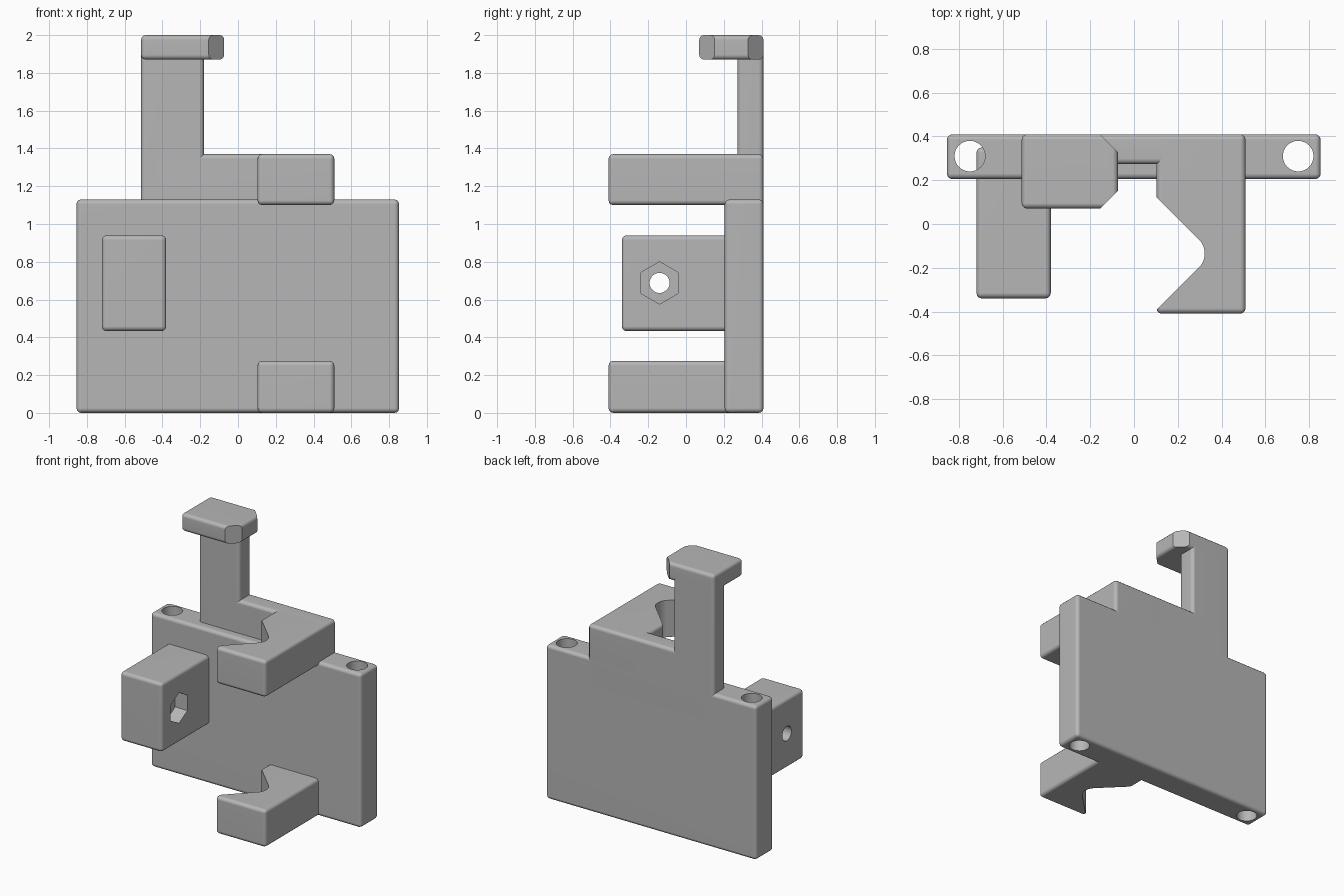
import bpy, bmesh, math
from mathutils import Matrix, Vector

if "Cube" in bpy.data.objects:
    bpy.data.objects.remove(bpy.data.objects["Cube"], do_unlink=True)

GREY = (0.47, 0.47, 0.47, 1.0)
plastic = bpy.data.materials.new("grey plastic")
plastic.use_nodes = True
plastic.diffuse_color = GREY
plastic.node_tree.nodes["Principled BSDF"].inputs["Base Color"].default_value = GREY


def add_object(name, bm):
    bmesh.ops.recalc_face_normals(bm, faces=bm.faces)
    mesh = bpy.data.meshes.new(name)
    bm.to_mesh(mesh)
    bm.free()
    mesh.materials.append(plastic)
    obj = bpy.data.objects.new(name, mesh)
    bpy.context.scene.collection.objects.link(obj)
    return obj


def prism(name, outline, low, high):
    """Upright prism over an x-y outline."""
    bm = bmesh.new()
    base = bm.faces.new([bm.verts.new((x, y, low)) for x, y in outline])
    top = bmesh.ops.extrude_face_region(bm, geom=[base])["geom"]
    bmesh.ops.translate(bm, vec=(0, 0, high - low),
                        verts=[v for v in top if isinstance(v, bmesh.types.BMVert)])
    return add_object(name, bm)


def rod(name, sides, radius, length, centre, turn=Matrix()):
    """Round or hexagonal bar, along z unless turned."""
    bm = bmesh.new()
    bmesh.ops.create_cone(bm, cap_ends=True, segments=sides, radius1=radius,
                          radius2=radius, depth=length,
                          matrix=Matrix.Translation(Vector(centre)) @ turn)
    return add_object(name, bm)


def part(name, xs, ys, zs, cutters=()):
    """Box with rounded edges, cut by the given solids, then smoothed."""
    obj = prism(name, [(xs[0], ys[0]), (xs[1], ys[0]), (xs[1], ys[1]), (xs[0], ys[1])], *zs)
    bevel = obj.modifiers.new("rounded edges", 'BEVEL')
    bevel.width = 0.025
    bevel.segments = 3
    for cutter in cutters:
        cutter.hide_render = True
        cutter.hide_set(True)
        cut = obj.modifiers.new("cut", 'BOOLEAN')
        cut.operation = 'DIFFERENCE'
        cut.solver = 'EXACT'
        cut.object = cutter
    bpy.context.view_layer.update()
    result = obj.evaluated_get(bpy.context.evaluated_depsgraph_get())
    mesh = bpy.data.meshes.new_from_object(result)
    obj.modifiers.clear()
    obj.data = mesh
    for cutter in cutters:
        if cutter.name.startswith("once"):
            bpy.data.objects.remove(cutter, do_unlink=True)
    bpy.ops.object.select_all(action='DESELECT')
    obj.select_set(True)
    bpy.context.view_layer.objects.active = obj
    bpy.ops.object.shade_smooth_by_angle(angle=math.radians(40))
    weighted = obj.modifiers.new("flat faces", 'WEIGHTED_NORMAL')
    weighted.keep_sharp = True
    return obj


# Back plate with a long vertical screw hole near each side
holes = [rod("once_screw_hole", 32, 0.07, 3, (side * 0.75, 0.31, 0.5)) for side in (-1, 1)]
part("back_plate", (-0.855, 0.853), (0.205, 0.41), (0, 1.13), holes)

# Side block with a bolt hole and a hexagonal nut pocket on its inner face
along_x = Matrix.Rotation(math.pi / 2, 4, 'Y')
hex_turn = along_x @ Matrix.Rotation(math.pi / 2, 4, 'Z')
bolt = rod("once_bolt_hole", 32, 0.053, 1, (-0.55, -0.14, 0.688), along_x)
nut = rod("once_nut_pocket", 6, 0.112, 0.2, (-0.38, -0.14, 0.688), hex_turn)
part("nut_block", (-0.72, -0.38), (-0.34, 0.35), (0.433, 0.94), [bolt, nut])

# Two jaws sharing one V notch with a rounded bottom
NOTCH_X, NOTCH_Y, NOTCH_R = 0.233, -0.135, 0.09
notch_outline = [(-0.1, NOTCH_Y - 0.46)]
for step in range(13):
    a = math.radians(-45 + 90 * step / 12)
    notch_outline.append((NOTCH_X + NOTCH_R * math.cos(a), NOTCH_Y + NOTCH_R * math.sin(a)))
notch_outline.append((-0.1, NOTCH_Y + 0.46))
notch = prism("notch_cutter", notch_outline, -1, 3)
part("lower_jaw", (0.103, 0.51), (-0.41, 0.38), (0, 0.275), [notch])
part("upper_jaw", (0.103, 0.51), (-0.41, 0.41), (1.10, 1.37), [notch])
bpy.data.objects.remove(notch, do_unlink=True)

# Cross bar and post rising out of the plate
part("cross_bar", (-0.45, 0.51), (0.273, 0.41), (0.9, 1.37))
part("post", (-0.513, -0.18), (0.273, 0.41), (0.9, 1.95))

# Hook head with both inner corners cut off at an angle
corners = []
for side in (-1, 1):
    outline = [(0.03, 0.24 + side * 0.015 - side * 0.03), (0.03, 0.24 + side * 0.27),
               (-0.255, 0.24 + side * 0.27)]
    corners.append(prism("once_corner", outline, 1.5, 2.5))
part("hook_head", (-0.513, -0.073), (0.07, 0.41), (1.87, 2.0), corners)
